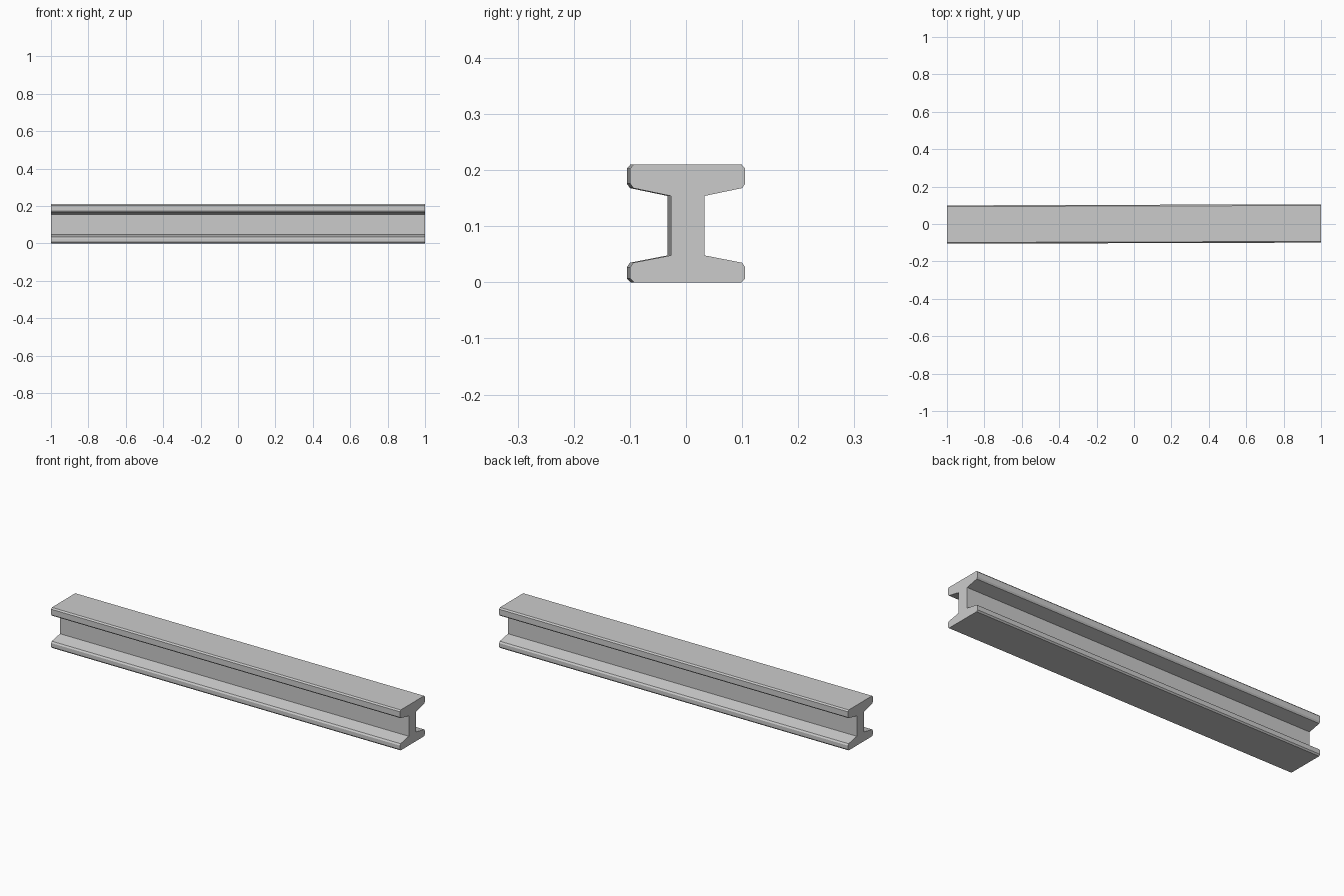
import bpy, bmesh, math

if "Cube" in bpy.data.objects:
    bpy.data.objects.remove(bpy.data.objects["Cube"])

# Right half of the I-beam cross-section (y, z), bottom to top
half = [(0.096, 0.0), (0.1025, 0.007), (0.1025, 0.027), (0.097, 0.035),
        (0.030, 0.048), (0.030, 0.154), (0.097, 0.168), (0.1025, 0.176),
        (0.1025, 0.203), (0.096, 0.21)]
profile = half + [(-y, z) for y, z in reversed(half)]

# Beam: extrude the mirrored section along x
bm = bmesh.new()
cap = bm.faces.new([bm.verts.new((-1, y, z)) for y, z in profile])
ext = bmesh.ops.extrude_face_region(bm, geom=[cap], use_keep_orig=True)
verts = [g for g in ext["geom"] if isinstance(g, bmesh.types.BMVert)]
bmesh.ops.translate(bm, verts=verts, vec=(2, 0, 0))
bmesh.ops.recalc_face_normals(bm, faces=bm.faces)

mesh = bpy.data.meshes.new("steel_beam")
bm.to_mesh(mesh)
bm.free()
beam = bpy.data.objects.new("steel_beam", mesh)
bpy.context.collection.objects.link(beam)

# The beam lies very slightly turned about z
beam.rotation_euler.z = 0.003
